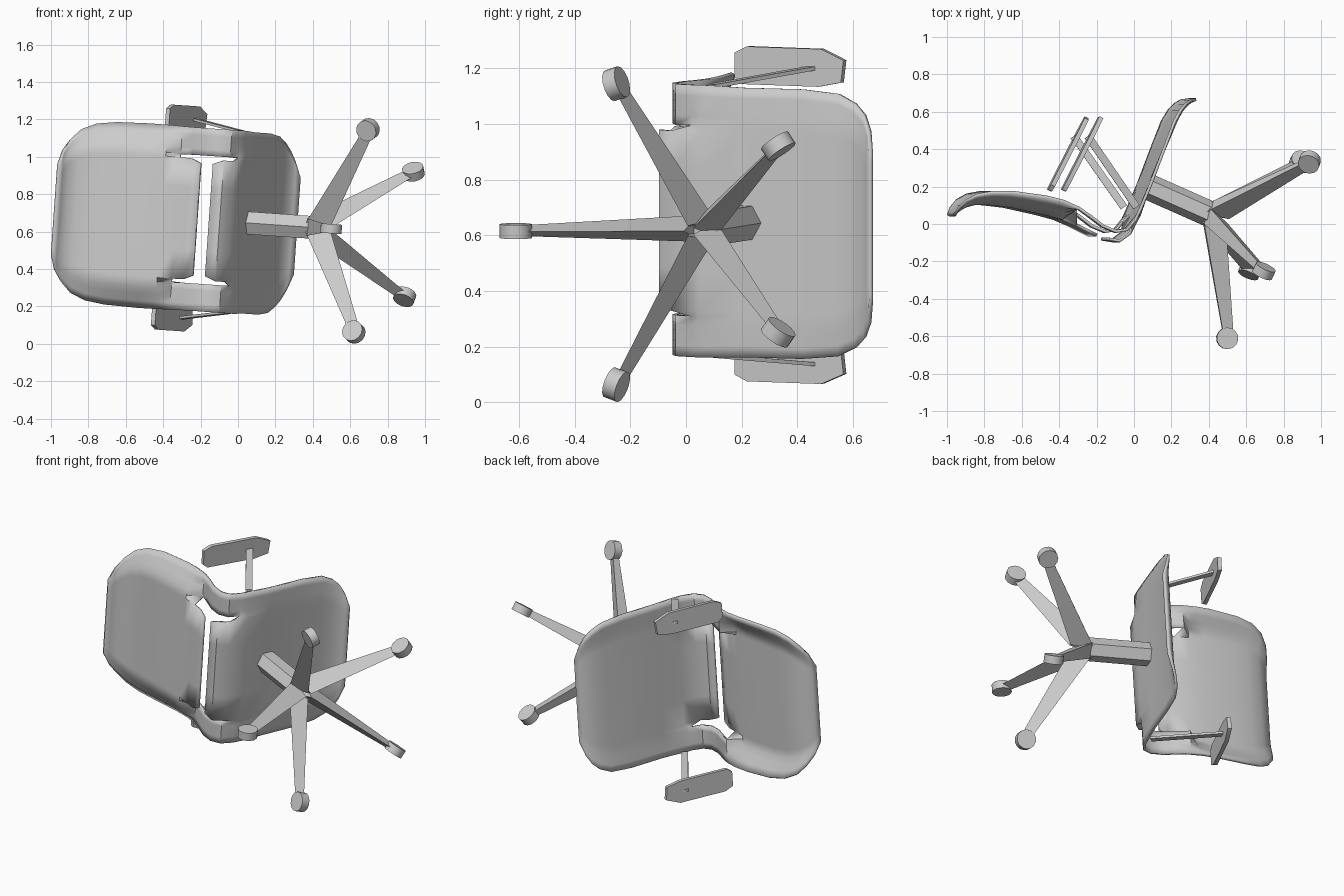
import bpy, bmesh, math
from mathutils import Vector, Matrix

cube = bpy.data.objects.get("Cube")
if cube:
    bpy.data.objects.remove(cube)

# The chair lies on its side: local Z is its width, XY holds its side profile
POSE = Matrix.Translation((0, 0, 0.65)) @ Matrix.Rotation(0.07, 4, 'Y')
SIDE = Vector((0, 0, 1))


def finish(name, bm, angle=30):
    bmesh.ops.recalc_face_normals(bm, faces=bm.faces)
    mesh = bpy.data.meshes.new(name)
    bm.to_mesh(mesh)
    bm.free()
    ob = bpy.data.objects.new(name, mesh)
    bpy.context.collection.objects.link(ob)
    ob.matrix_world = POSE
    bpy.ops.object.select_all(action='DESELECT')
    ob.select_set(True)
    bpy.context.view_layer.objects.active = ob
    bpy.ops.object.shade_smooth_by_angle(angle=math.radians(angle))
    return ob


def ring(center, u, v, points):
    return [center + u * p + v * q for p, q in points]


def loft(name, start, end):
    """Solid between two matching polygons."""
    bm = bmesh.new()
    a = [bm.verts.new(p) for p in start]
    b = [bm.verts.new(p) for p in end]
    n = len(a)
    for i in range(n):
        j = (i + 1) % n
        bm.faces.new((a[i], a[j], b[j], b[i]))
    bm.faces.new(a[::-1])
    bm.faces.new(b)
    return finish(name, bm)


def polygon(n, r):
    return [(r * math.cos(math.tau * i / n), r * math.sin(math.tau * i / n))
            for i in range(n)]


# Shell rows from backrest top to seat front: rim x, y, centre x, y, half width
ROWS = [
    (-.98, .045, -.98, .045, .24),
    (-.96, .085, -.96, .07, .32),
    (-.925, .125, -.925, .095, .38),
    (-.87, .155, -.87, .11, .435),
    (-.79, .17, -.79, .108, .47),
    (-.68, .17, -.68, .095, .485),
    (-.5, .145, -.5, .055, .49),
    (-.41, .122, -.41, .03, .49),
    (-.33, .085, -.33, -.005, .49),
    (-.265, .04, -.27, -.035, .49),
    (-.2, -.01, -.22, -.06, .49),
    (-.13, -.04, -.155, -.08, .49),
    (-.07, -.03, -.1, -.09, .49),
    (-.025, .025, -.045, -.05, .49),
    (0, .08, .005, .05, .49),
    (.055, .21, .052, .2, .485),
    (.135, .42, .145, .42, .485),
    (.185, .55, .197, .54, .472),
    (.22, .61, .23, .602, .44),
    (.25, .643, .26, .635, .4),
    (.28, .66, .287, .655, .345),
    (.315, .665, .315, .665, .26),
]
INNER, OUTER = .66, .7
half = [.35, INNER, OUTER, .77, .84, .92, 1]
COLS = [-f for f in reversed(half)] + [0] + half
FIRST, LAST, SPLIT = 8, 13, 10   # strap rows, and the row before the gap


def shell_point(i, f):
    rx, ry, cx, cy, w = ROWS[i]
    if FIRST <= i <= LAST:
        blend = float(abs(f) >= OUTER)
        if not blend and i in (SPLIT, SPLIT + 1):
            f *= .93
    else:
        blend = min(max((abs(f) - .74) / .26, 0), 1)
    rim, mid = Vector((rx, ry, f * w)), Vector((cx, cy, f * w))
    return mid.lerp(rim, blend)


# One-piece backrest and seat, with an opening between two side straps
bm = bmesh.new()
grid = [[bm.verts.new(shell_point(i, f)) for f in COLS] for i in range(len(ROWS))]
for i in range(len(ROWS) - 1):
    for j in range(len(COLS) - 1):
        middle = abs(COLS[j] + COLS[j + 1]) / 2
        slit = INNER < middle < OUTER and FIRST <= i < LAST
        gap = middle < OUTER and i == SPLIT
        if not (slit or gap):
            bm.faces.new((grid[i][j], grid[i][j + 1],
                          grid[i + 1][j + 1], grid[i + 1][j]))
shell = finish("seat_and_back_shell", bm, 40)
solid = shell.modifiers.new("thickness", 'SOLIDIFY')
solid.thickness = .016
solid.offset = 0

# Armrests: chamfered pad on a slim slanted bar, mirrored across the width
along = Vector((.2, .39, 0)).normalized()
up = Vector((-along.y, along.x, 0))
pad = [(-.22, -.045), (-.19, -.068), (.12, -.068), (.21, -.05),
       (.22, .03), (.13, .068), (-.17, .068), (-.22, .045)]
for label, s in (("left", 1), ("right", -1)):
    center = Vector((-.315, .375, s * .535))
    loft(label + "_arm_pad", ring(center - up * .012, along, SIDE * s, pad),
         ring(center + up * .012, along, SIDE * s, pad))
    low, high = Vector((-.02, .09, s * .485)), Vector((-.285, .47, s * .535))
    across = (high - low).cross(SIDE).normalized()
    bar = [(-.02, -.007), (.02, -.007), (.02, .007), (-.02, .007)]
    loft(label + "_arm_bar", ring(low, across, SIDE, bar),
         ring(high, across, SIDE, bar))

# Pedestal: hexagonal column, five tapered legs and disc feet
axis = Vector((-.915, .405, 0)).normalized()
back = Vector((-axis.y, axis.x, 0))
foot_center = Vector((.73, -.09, 0))
hexagon = polygon(6, .07)
loft("column", ring(foot_center + axis * .34, back, SIDE, hexagon),
     ring(foot_center + axis * .735, back, SIDE, hexagon))

for k in range(5):
    t = math.tau * k / 5
    out = back * math.cos(t) + SIDE * math.sin(t)
    tangent = axis.cross(out)
    root = [(.39, -.048), (.39, .048), (.25, 0)]
    tip = [(.035, -.02), (.035, .02), (-.03, 0)]
    loft(f"leg_{k + 1}", ring(foot_center + out * .02, axis, tangent, root),
         ring(foot_center + out * .55, axis, tangent, tip))
    hub = foot_center + out * .57
    disc = polygon(14, .058)
    loft(f"foot_{k + 1}", ring(hub - tangent * .025, out, axis, disc),
         ring(hub + tangent * .025, out, axis, disc))
